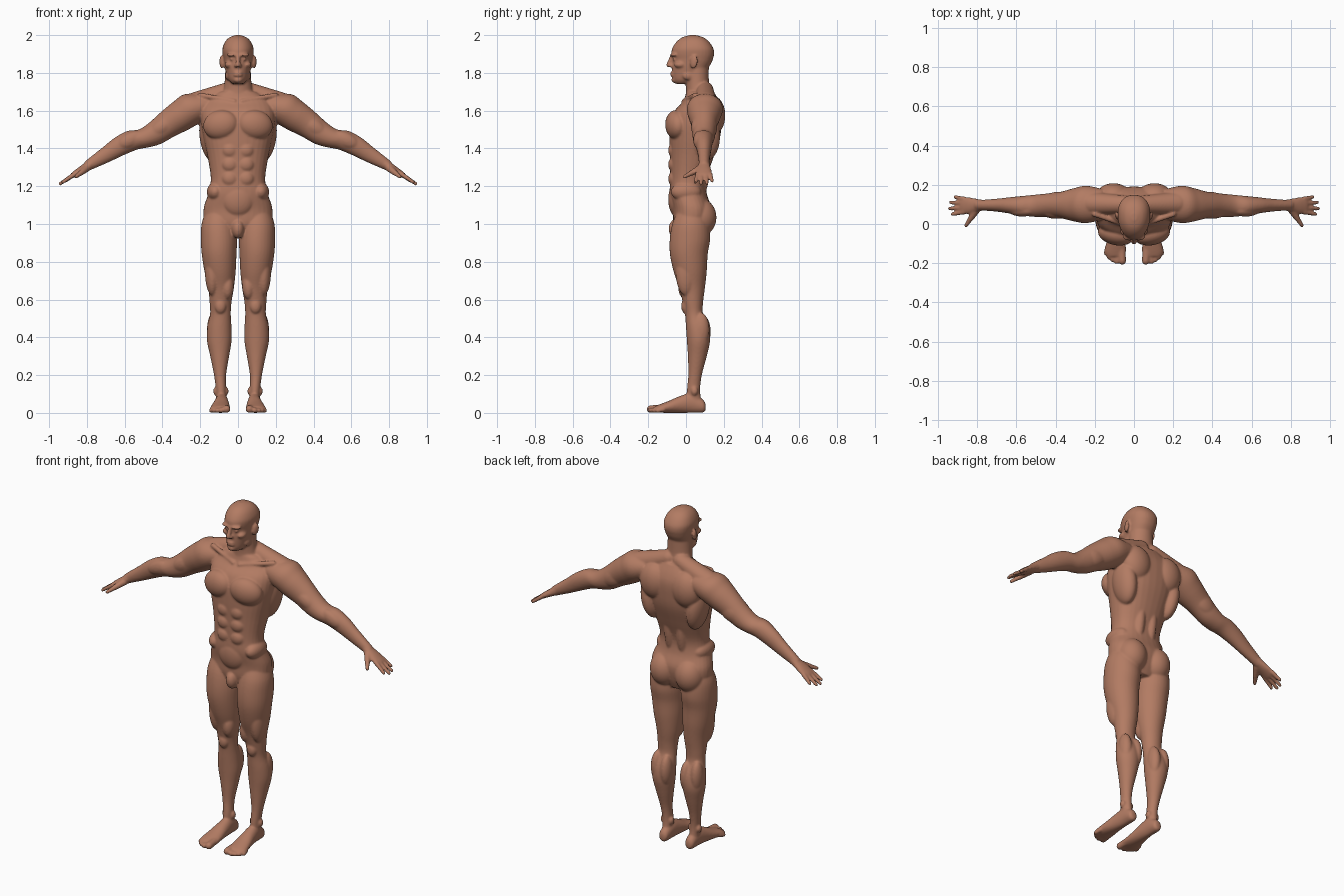
import bpy, bmesh, math
from mathutils import Vector, Matrix, Euler

X, Y, Z = Vector((1, 0, 0)), Vector((0, 1, 0)), Vector((0, 0, 1))
body_bm = bmesh.new()


def add(bm, mirror):
    """Add a closed part to the body, and its mirrored twin if wanted."""
    bmesh.ops.recalc_face_normals(bm, faces=bm.faces[:])
    for side in ((1, -1) if mirror else (1,)):
        new = {v: body_bm.verts.new((v.co.x * side, v.co.y, v.co.z)) for v in bm.verts}
        for f in bm.faces:
            vs = [new[v] for v in f.verts]
            body_bm.faces.new(vs if side == 1 else vs[::-1])
    bm.free()


def loft(rings, u=X, v=Y, mirror=True, power=2.0, taper=0.0, sides=32, steps=5):
    """Skin smooth rings (x, y, z, half size along u, half size along v)."""
    dense = []
    for i in range(len(rings) - 1):
        p = [rings[min(max(i + k, 0), len(rings) - 1)] for k in (-1, 0, 1, 2)]
        for s in range(steps):
            t = s / steps
            dense.append([0.5 * (2 * b + (c - a) * t + (2 * a - 5 * b + 4 * c - d) * t * t
                                 + (3 * b - a - 3 * c + d) * t ** 3) for a, b, c, d in zip(*p)])
    dense.append(list(rings[-1]))
    bm, loops = bmesh.new(), []
    for x, y, z, a, b in dense:
        loop = []
        for k in range(sides):
            c, s = math.cos(2 * math.pi * k / sides), math.sin(2 * math.pi * k / sides)
            c = math.copysign(abs(c) ** (2 / power), c)
            s = math.copysign(abs(s) ** (2 / power), s)
            loop.append(bm.verts.new(Vector((x, y, z)) + u * (a * c * (1 + taper * s)) + v * (b * s)))
        loops.append(loop)
    for l, m in zip(loops, loops[1:]):
        for k in range(sides):
            n = (k + 1) % sides
            bm.faces.new((l[k], l[n], m[n], m[k]))
    bm.faces.new(loops[0])
    bm.faces.new(loops[-1])
    add(bm, mirror)


def blob(loc, radii, rot=(0, 0, 0), mirror=True):
    """Ellipsoid muscle; rotation in degrees."""
    bm = bmesh.new()
    m = Matrix.LocRotScale(Vector(loc), Euler([math.radians(r) for r in rot]), Vector(radii))
    bmesh.ops.create_icosphere(bm, subdivisions=4, radius=1, matrix=m)
    add(bm, mirror)


def capsule(a, b, r1, r2, mirror=True):
    """Rounded rod between two points."""
    bm = bmesh.new()
    for p, r in ((a, r1), (b, r2)):
        bmesh.ops.create_icosphere(bm, subdivisions=3, radius=r, matrix=Matrix.Translation(p))
    hull = bmesh.ops.convex_hull(bm, input=bm.verts[:])
    inside = [g for g in hull["geom_interior"] if isinstance(g, bmesh.types.BMVert)]
    bmesh.ops.delete(bm, geom=inside, context='VERTS')
    add(bm, mirror)


# Torso and neck
loft([(0, .03, .94, .09, .07), (0, .03, 1.0, .17, .095), (0, .033, 1.08, .182, .103),
      (0, .012, 1.16, .158, .098), (0, .012, 1.24, .144, .096), (0, .03, 1.35, .160, .115),
      (0, .045, 1.45, .182, .133), (0, .052, 1.53, .195, .137), (0, .065, 1.60, .195, .125),
      (0, .08, 1.65, .17, .095), (0, .075, 1.70, .10, .073)], mirror=False, power=2.3)
loft([(0, .07, 1.62, .09, .08), (0, .067, 1.69, .082, .068), (0, .06, 1.74, .072, .062),
      (0, .055, 1.84, .066, .066)], mirror=False)

# Chest, belly and back muscles
blob((.092, -.052, 1.525), (.094, .056, .077), (0, 12, 12))
capsule((.02, -.012, 1.65), (.2, .05, 1.682), .012, .014)
for z in (1.39, 1.315, 1.24):
    blob((.042, -.062, z), (.044, .032, .043))
blob((0, -.052, 1.13), (.085, .042, .09), mirror=False)
blob((.12, .0, 1.17), (.045, .08, .05))
blob((.15, .1, 1.46), (.053, .08, .13), (0, 8, 0))
blob((.105, .14, 1.575), (.09, .068, .105))
blob((.04, .075, 1.26), (.036, .05, .16), (-8, 0, 0))
capsule((.04, .1, 1.71), (.22, .105, 1.64), .045, .06)
blob((.082, .075, 1.035), (.084, .086, .10))
blob((0, -.05, .975), (.033, .042, .052), mirror=False)

# Legs
loft([(.10, .03, 1.07, .07, .075), (.103, .025, 1.0, .09, .098), (.101, .021, .92, .096, .107),
      (.100, .015, .84, .092, .10), (.095, .022, .75, .083, .088), (.09, .032, .66, .068, .068),
      (.0925, .037, .58, .0575, .053), (.093, .043, .52, .055, .048), (.098, .06, .45, .064, .06),
      (.099, .066, .38, .065, .061), (.097, .06, .30, .05, .05), (.095, .048, .20, .032, .036),
      (.09, .04, .12, .027, .035), (.088, .045, .04, .027, .04)])
blob((.056, -.002, .67), (.034, .04, .07))
blob((.135, .0, .75), (.04, .055, .13))
blob((.093, -.003, .565), (.03, .022, .04))
blob((.066, .085, .43), (.033, .046, .09))
blob((.13, .08, .44), (.034, .044, .09))
for x in (.062, .119):
    blob((x, .045, .115), (.012, .018, .022))

# Feet and toes
loft([(.086, .104, .03, .012, .014), (.086, .09, .036, .027, .034), (.086, .03, .052, .033, .052),
      (.088, -.03, .045, .04, .045), (.092, -.09, .032, .049, .032), (.094, -.14, .023, .054, .022),
      (.094, -.165, .019, .045, .016)], u=X, v=Z)
for x, tip, r in ((.06, -.188, .020), (.088, -.191, .014), (.109, -.182, .013),
                  (.127, -.168, .013), (.142, -.15, .012)):
    capsule((x * .9 + .01, -.12, r + .006), (x, tip, r), r, r)

# Arms: rings stand square to the sloping arm
arm_up = Vector((.48, 0, .877))
loft([(.15, .10, 1.635, .075, .06), (.24, .10, 1.612, .095, .086), (.30, .098, 1.575, .086, .084),
      (.37, .097, 1.53, .068, .074), (.44, .095, 1.48, .061, .064), (.50, .093, 1.453, .057, .054),
      (.56, .093, 1.443, .051, .056), (.63, .095, 1.41, .042, .052), (.70, .096, 1.366, .033, .042),
      (.78, .096, 1.318, .027, .030), (.80, .096, 1.305, .027, .026)], u=Y, v=arm_up)
blob((.40, .065, 1.515), (.085, .038, .045), (0, 33, 0))
blob((.38, .125, 1.515), (.09, .04, .055), (0, 33, 0))
blob((.57, .068, 1.445), (.075, .03, .04), (0, 25, 0))

# Hands
loft([(.77, .096, 1.323, .027, .028), (.81, .095, 1.298, .035, .022), (.845, .094, 1.277, .043, .018),
      (.875, .094, 1.258, .043, .014), (.885, .094, 1.252, .036, .010)], u=Y, v=arm_up)
for y, tip in ((.128, (.913, .138, 1.228)), (.106, (.937, .110, 1.216)),
               (.083, (.942, .080, 1.213)), (.061, (.927, .050, 1.222))):
    capsule((.865, y, 1.264), tip, .0125, .0095)
capsule((.80, .078, 1.296), (.832, .03, 1.27), .02, .015)
capsule((.832, .03, 1.27), (.858, -.008, 1.25), .014, .010)

# Head
loft([(0, -.02, 1.742, .03, .036), (0, -.008, 1.765, .05, .062), (0, .016, 1.81, .065, .09),
      (0, .03, 1.85, .073, .103), (0, .036, 1.875, .077, .107), (0, .036, 1.90, .081, .113),
      (0, .036, 1.93, .082, .109), (0, .036, 1.965, .068, .086), (0, .036, 1.988, .045, .056),
      (0, .036, 2.0, .014, .017)], mirror=False, power=2.2, taper=.1)

# Face and ears
capsule((0, -.074, 1.89), (0, -.092, 1.842), .010, .013, mirror=False)
blob((.012, -.08, 1.838), (.01, .014, .009))
blob((.032, -.066, 1.895), (.03, .018, .009), (0, 0, 14))
blob((.03, -.06, 1.873), (.013, .012, .009))
blob((.047, -.03, 1.843), (.024, .032, .018))
for z in (1.800, 1.787):
    blob((0, -.068, z), (.024, .016, .007), mirror=False)
blob((0, -.056, 1.763), (.026, .022, .017), mirror=False)
blob((.056, .012, 1.785), (.012, .03, .022))
blob((.087, .042, 1.857), (.010, .021, .034), (-10, 0, -20))

# Fuse the parts into one smooth skin
mesh = bpy.data.meshes.new("body")
body_bm.to_mesh(mesh)
body_bm.free()
body = bpy.data.objects.new("body", mesh)
bpy.context.collection.objects.link(body)
bpy.context.view_layer.objects.active = body
body.select_set(True)
remesh = body.modifiers.new("fuse", 'REMESH')
remesh.mode, remesh.voxel_size = 'VOXEL', 0.0056
smooth = body.modifiers.new("soften", 'SMOOTH')
smooth.factor, smooth.iterations = 0.5, 6
for name in ("fuse", "soften"):
    bpy.ops.object.modifier_apply(modifier=name)
for v in body.data.vertices:
    v.co.z = max(v.co.z, 0)
bpy.ops.object.shade_smooth()

# Skin colour
skin = bpy.data.materials.new("brown skin")
skin.diffuse_color = (0.45, 0.20, 0.125, 1)
body.data.materials.clear()
body.data.materials.append(skin)
